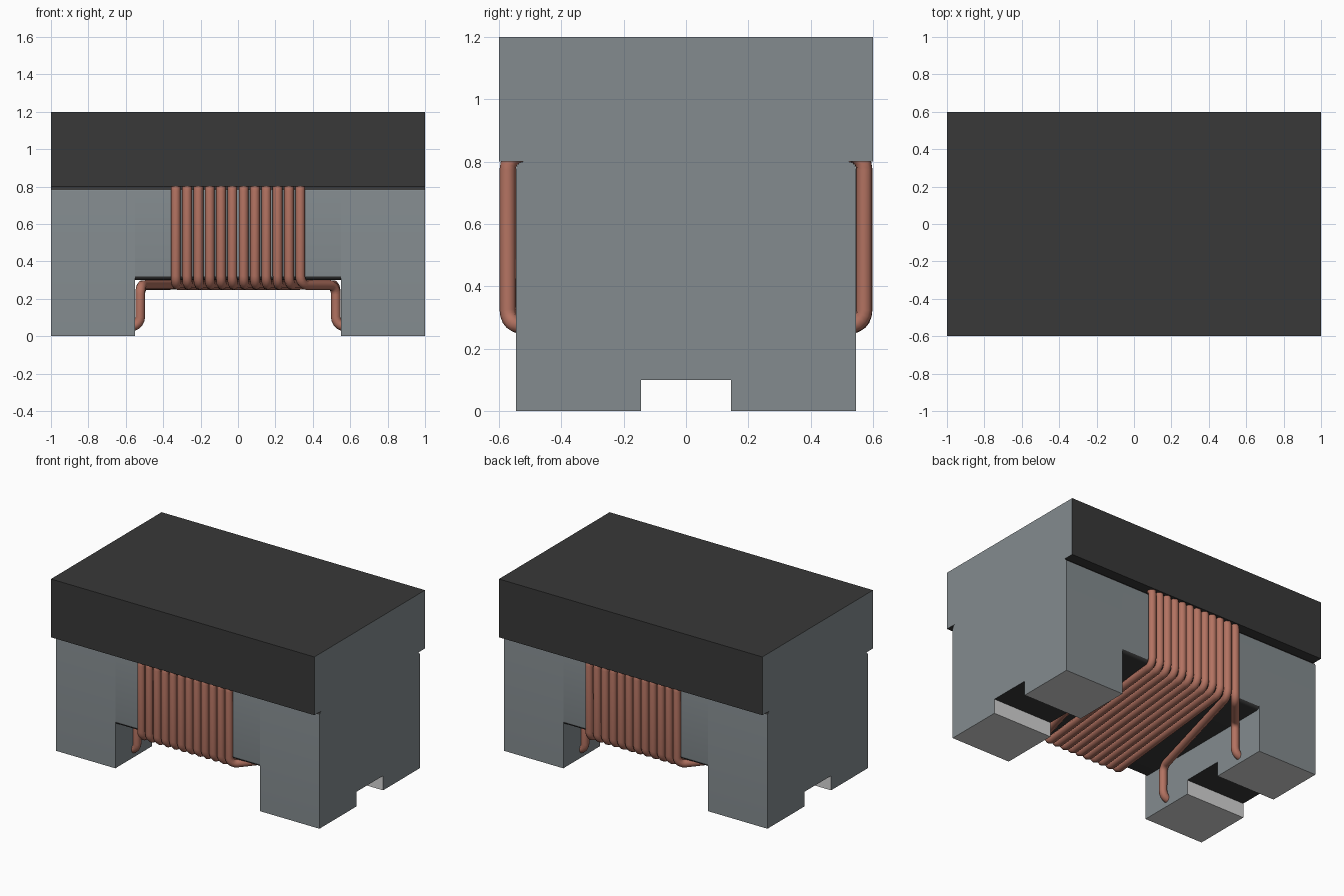
import bpy
import bmesh
from math import cos, sin, pi
from mathutils import Vector

if "Cube" in bpy.data.objects:
    bpy.data.objects.remove(bpy.data.objects["Cube"])


def material(name, rgb):
    m = bpy.data.materials.new(name)
    m.use_nodes = True
    m.diffuse_color = (*rgb, 1)
    m.node_tree.nodes["Principled BSDF"].inputs["Base Color"].default_value = (*rgb, 1)
    return m


GREY = material("blue grey", (0.23, 0.26, 0.275))
DARK = material("dark ferrite", (0.04, 0.04, 0.04))
SILVER = material("silver plating", (0.66, 0.66, 0.66))
COPPER = material("copper", (0.45, 0.17, 0.12))

HALF_Y, BODY_TOP, CEILING, FILLET = 0.545, 0.8, 0.3, 0.025
LEG_X, NOTCH_Y, NOTCH_Z = 0.55, 0.145, 0.1


def rounded(y, z, sy, sz):
    """Points of a rounded corner at (y, z); sy, sz point outwards."""
    steps = [i / 6 * pi / 2 for i in range(7)]
    pts = [(y - sy * FILLET * (1 - cos(a)), z - sz * FILLET * (1 - sin(a))) for a in steps]
    return pts if sy == sz else pts[::-1]


def paint(face):
    """Plated feet, grey outer walls, dark everything else."""
    n, c = face.normal, face.calc_center_median()
    in_notch = abs(c.y) < NOTCH_Y + 0.01 and c.z < NOTCH_Z
    if abs(n.x) > 0.99:
        return 0
    if abs(n.y) > 0.99 and c.z < BODY_TOP:
        return 2 if in_notch else 0
    if n.z < -0.99 and c.z < 0.01:
        return 2
    return 1


def extrude_x(name, profile, x0, x1):
    """Extrude a (y, z) outline from x0 to x1."""
    bm = bmesh.new()
    base = bm.faces.new([bm.verts.new((x0, y, z)) for y, z in profile])
    res = bmesh.ops.extrude_face_region(bm, geom=[base])
    verts = [g for g in res["geom"] if isinstance(g, bmesh.types.BMVert)]
    bmesh.ops.translate(bm, verts=verts, vec=(x1 - x0, 0, 0))
    bmesh.ops.recalc_face_normals(bm, faces=bm.faces)
    bm.normal_update()
    for f in bm.faces:
        f.material_index = paint(f)
    mesh = bpy.data.meshes.new(name)
    bm.to_mesh(mesh)
    bm.free()
    for m in (GREY, DARK, SILVER):
        mesh.materials.append(m)
    ob = bpy.data.objects.new(name, mesh)
    bpy.context.collection.objects.link(ob)
    return ob


# Cap slab
extrude_x("cap", [(-0.6, BODY_TOP), (0.6, BODY_TOP), (0.6, 1.2), (-0.6, 1.2)], -1, 1)

# Core bridge between the legs, all long edges rounded
top = rounded(HALF_Y, BODY_TOP, 1, 1) + rounded(-HALF_Y, BODY_TOP, -1, 1)
bottom = rounded(-HALF_Y, CEILING, -1, -1) + rounded(HALF_Y, CEILING, 1, -1)
extrude_x("core_bridge", top + bottom, -LEG_X, LEG_X)

# End legs, each split into two plated feet by a notch
feet = [(-HALF_Y, 0), (-NOTCH_Y, 0), (-NOTCH_Y, NOTCH_Z),
        (NOTCH_Y, NOTCH_Z), (NOTCH_Y, 0), (HALF_Y, 0)]
for name, s in (("left_leg", 1), ("right_leg", -1)):
    extrude_x(name, top + feet, s * LEG_X, s)


def wire(name, points, r=0.05):
    """Round wire along a path whose corners are rounded."""
    pts = [Vector(p) for p in points]
    path = [pts[0]]
    for a, b, c in zip(pts, pts[1:], pts[2:]):
        p, q = b + (a - b).normalized() * r, b + (c - b).normalized() * r
        centre = p + q - b
        for i in range(6):
            t = i / 5 * pi / 2
            path.append(centre + (p - centre) * cos(t) + (q - centre) * sin(t))
    path.append(pts[-1])
    cu = bpy.data.curves.new(name, "CURVE")
    cu.dimensions = "3D"
    cu.bevel_depth = 0.026
    cu.bevel_resolution = 2
    cu.use_fill_caps = True
    sp = cu.splines.new("POLY")
    sp.points.add(len(path) - 1)
    for sp_pt, v in zip(sp.points, path):
        sp_pt.co = (*v, 1)
    cu.materials.append(COPPER)
    ob = bpy.data.objects.new(name, cu)
    bpy.context.collection.objects.link(ob)


TURNS, PITCH = 12, 0.0605
WIRE_Y, WIRE_TOP, WIRE_LOW = 0.572, 0.825, 0.274
xs = [(i - (TURNS - 1) / 2) * PITCH for i in range(TURNS)]

# Winding: two wires side by side, so each turn steps over two pitches underneath
for i in range(TURNS - 2):
    a, b = xs[i], xs[i + 2]
    wire(f"winding_{i + 1}", [
        (a, -0.5, WIRE_TOP), (a, -WIRE_Y, WIRE_TOP), (a, -WIRE_Y, WIRE_LOW),
        (b, WIRE_Y, WIRE_LOW), (b, WIRE_Y, WIRE_TOP), (b, 0.5, WIRE_TOP)])

# Leads from the last two turns at each end down to the four feet
for side, s in (("left", -1), ("right", 1)):
    for kind, x, y in (("short", xs[0], 0.345), ("long", xs[1], -0.345)):
        path = [(x, 0.5, WIRE_TOP), (x, WIRE_Y, WIRE_TOP), (x, WIRE_Y, WIRE_LOW),
                (-0.523, y, WIRE_LOW), (-0.523, y, 0.052), (-0.6, y, 0.052)]
        wire(f"{side}_{kind}_lead", [(s * px, s * py, pz) for px, py, pz in path])

# Convert wires to meshes and smooth the rounded surfaces
bpy.ops.object.select_all(action="DESELECT")
for ob in bpy.context.collection.objects:
    if ob.type in {"CURVE", "MESH"}:
        ob.select_set(True)
        bpy.context.view_layer.objects.active = ob
bpy.ops.object.convert(target="MESH")
bpy.ops.object.shade_smooth_by_angle(angle=0.9)
